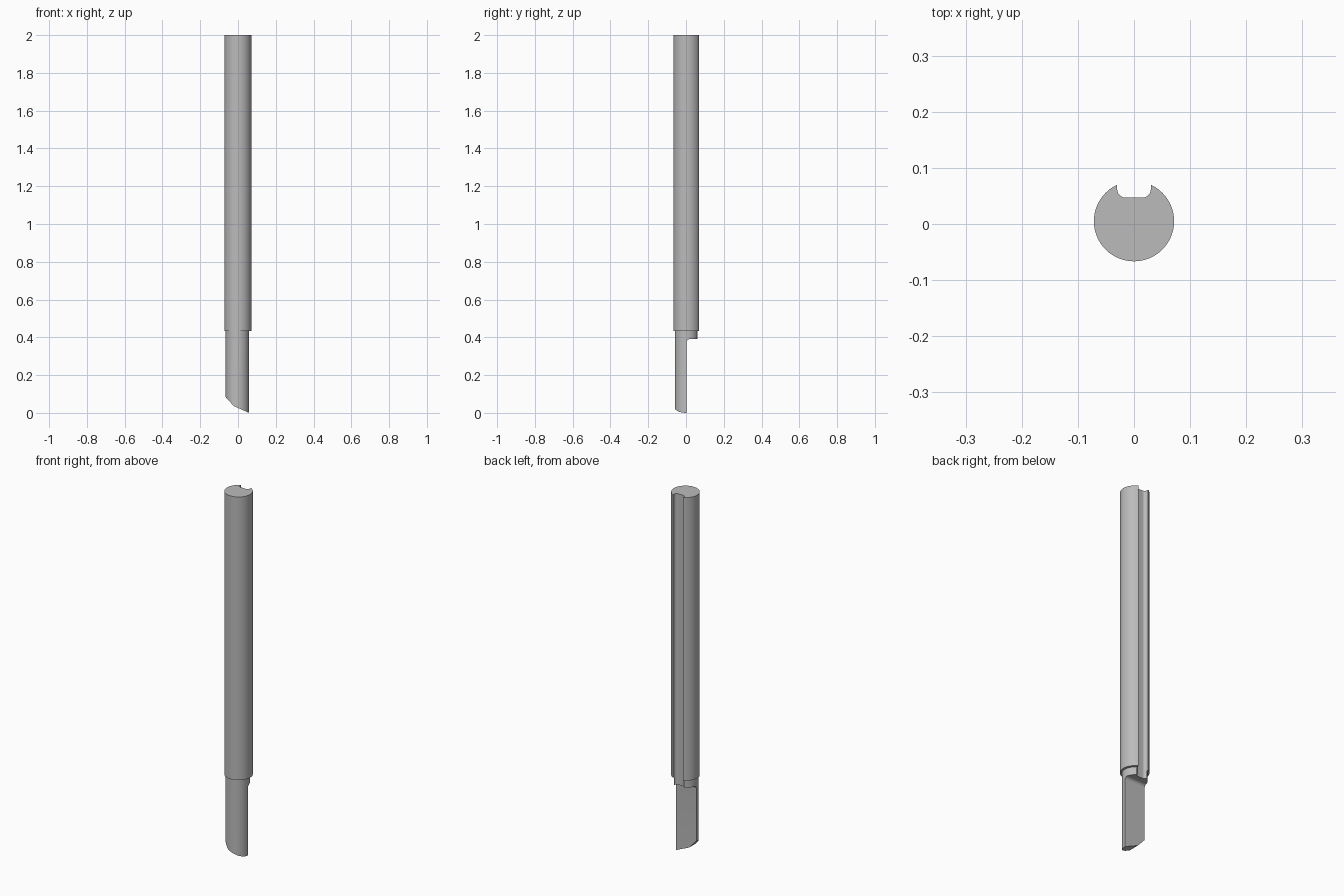
import bpy, bmesh
from math import sin, cos, pi, sqrt, atan2, radians
from mathutils import Vector

cube = bpy.data.objects.get("Cube")
if cube:
    bpy.data.objects.remove(cube, do_unlink=True)

SHOULDER = 0.433      # height where the shank meets the neck
SLOT_HALF, SLOT_FLOOR, SLOT_R = 0.03, 0.047, 0.015
FLAT_Y, FLAT_TOP, FLAT_R = 0.003, 0.39, 0.016

steel = bpy.data.materials.new("steel grey")
steel.use_nodes = True
grey = (0.5, 0.5, 0.5, 1)
steel.diffuse_color = grey
steel.node_tree.nodes["Principled BSDF"].inputs["Base Color"].default_value = grey


def arc(cx, cy, r, a0, a1, n):
    return [(cx + r * cos(a0 + (a1 - a0) * i / n),
             cy + r * sin(a0 + (a1 - a0) * i / n)) for i in range(n + 1)]


def slotted_circle(cx, cy, r):
    """Round bar outline with a round-cornered keyway on the +y side."""
    def rim_angle(x):
        return atan2(sqrt(r * r - (x - cx) ** 2), x - cx)
    start, end = rim_angle(-SLOT_HALF), rim_angle(SLOT_HALF) + 2 * pi
    inner, y = SLOT_HALF - SLOT_R, SLOT_FLOOR + SLOT_R
    rim = arc(cx, cy, r, start, end, 72)
    return (rim + arc(inner, y, SLOT_R, 0, -pi / 2, 8)
            + arc(-inner, y, SLOT_R, -pi / 2, -pi, 8))


def prism(name, points, offset, planes=()):
    """Extrude a closed loop of 3D points, then slice by planes (point, outward normal)."""
    bm = bmesh.new()
    face = bm.faces.new([bm.verts.new(p) for p in points])
    ext = bmesh.ops.extrude_face_region(bm, geom=[face], use_keep_orig=True)
    moved = [v for v in ext["geom"] if isinstance(v, bmesh.types.BMVert)]
    bmesh.ops.translate(bm, verts=moved, vec=offset)
    for co, normal in planes:
        cut = bmesh.ops.bisect_plane(bm, geom=bm.verts[:] + bm.edges[:] + bm.faces[:],
                                     plane_co=co, plane_no=normal, clear_outer=True)
        edges = [e for e in cut["geom_cut"] if isinstance(e, bmesh.types.BMEdge)]
        bmesh.ops.contextual_create(bm, geom=edges)
    bmesh.ops.recalc_face_normals(bm, faces=bm.faces[:])
    mesh = bpy.data.meshes.new(name)
    bm.to_mesh(mesh)
    bm.free()
    mesh.materials.append(steel)
    obj = bpy.data.objects.new(name, mesh)
    bpy.context.collection.objects.link(obj)
    return obj


def activate(obj):
    bpy.ops.object.select_all(action='DESELECT')
    obj.select_set(True)
    bpy.context.view_layer.objects.active = obj


# Shank with keyway
shank = prism("shank", [(x, y, SHOULDER) for x, y in slotted_circle(0, 0.005, 0.0715)],
              (0, 0, 2 - SHOULDER))

# Neck and blade, with two angled tip facets
tip = [Vector((-0.065, 0, 0.083)), Vector((-0.022, 0, 0.036)), Vector((0.059, 0, 0))]
facets = []
for a, b in zip(tip, tip[1:]):
    d = b - a
    facets.append((a, Vector((d.z, 0, -d.x))))
neck = prism("neck_and_blade",
             [(x, y, -0.05) for x, y in slotted_circle(-0.003, 0.0025, 0.062)],
             (0, 0, SHOULDER + 0.05), facets)

# Flat relief behind the blade, filleted into the neck
fillet = arc(FLAT_Y + FLAT_R, FLAT_TOP - FLAT_R, FLAT_R, pi, pi / 2, 10)
outline = [(FLAT_Y, -0.2)] + fillet + [(0.2, FLAT_TOP), (0.2, -0.2)]
cutter = prism("relief_cutter", [(-0.2, y, z) for y, z in outline], (0.4, 0, 0))
cutter.hide_render = True
activate(neck)
mod = neck.modifiers.new("relief", 'BOOLEAN')
mod.operation, mod.solver, mod.object = 'DIFFERENCE', 'EXACT', cutter
bpy.ops.object.modifier_apply(modifier=mod.name)
bpy.data.objects.remove(cutter, do_unlink=True)

for obj in (shank, neck):
    activate(obj)
    bpy.ops.object.shade_smooth_by_angle(angle=radians(25))
